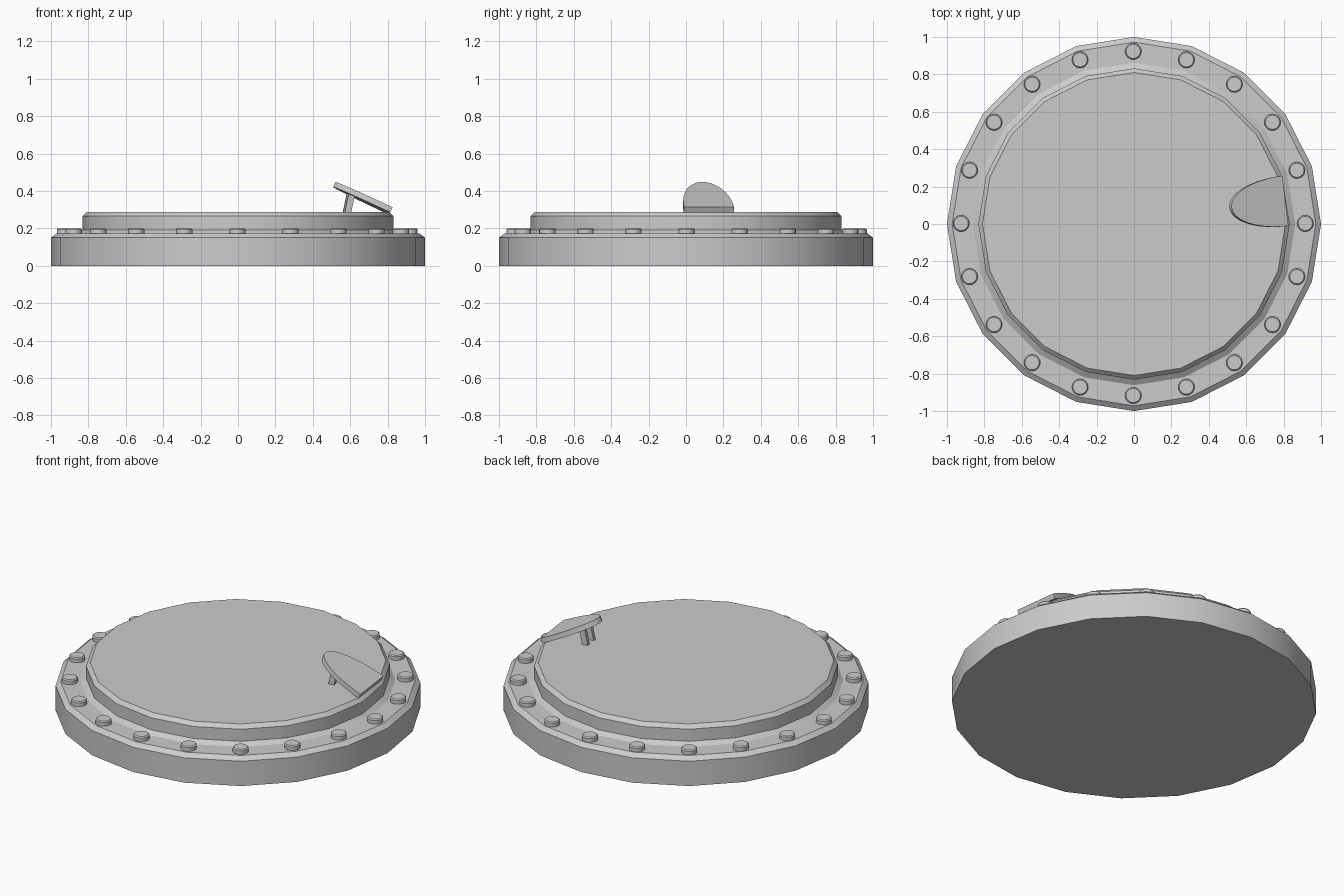
import bpy, math
from math import cos, sin, pi, radians
from mathutils import Matrix, Vector

if "Cube" in bpy.data.objects:
    bpy.data.objects.remove(bpy.data.objects["Cube"])


def make_object(name, verts, faces, matrix=Matrix()):
    mesh = bpy.data.meshes.new(name)
    mesh.from_pydata([matrix @ Vector(v) for v in verts], [], faces)
    obj = bpy.data.objects.new(name, mesh)
    bpy.context.collection.objects.link(obj)
    bpy.ops.object.select_all(action='DESELECT')
    obj.select_set(True)
    bpy.context.view_layer.objects.active = obj
    bpy.ops.object.shade_smooth_by_angle(angle=radians(25))
    return obj


def lathe(name, profile, sides, matrix=Matrix()):
    """Revolve (radius, z) points, bottom to top, with both ends capped."""
    verts = [(r * cos(2 * pi * i / sides), r * sin(2 * pi * i / sides), z)
             for r, z in profile for i in range(sides)]
    faces = [(k * sides + i, k * sides + (i + 1) % sides,
              (k + 1) * sides + (i + 1) % sides, (k + 1) * sides + i)
             for k in range(len(profile) - 1) for i in range(sides)]
    last = (len(profile) - 1) * sides
    faces += [tuple(reversed(range(sides))), tuple(range(last, last + sides))]
    return make_object(name, verts, faces, matrix)


def slab(name, outline, thickness, matrix):
    """Extrude a counter-clockwise (x, y) outline upward."""
    n = len(outline)
    verts = [(x, y, z) for z in (0, thickness) for x, y in outline]
    faces = [(i, (i + 1) % n, n + (i + 1) % n, n + i) for i in range(n)]
    faces += [tuple(reversed(range(n))), tuple(range(n, 2 * n))]
    return make_object(name, verts, faces, matrix)


# Flanged base with the raised deck
lathe("flange_and_deck", [(1.0, 0), (1.0, 0.15), (0.972, 0.172), (0.862, 0.172),
                          (0.832, 0.192), (0.832, 0.265), (0.81, 0.287)], 20)

# Ring of bolts
for i in range(20):
    a = 2 * pi * i / 20
    lathe(f"bolt_{i + 1}", [(0.044, 0.165), (0.044, 0.194), (0.038, 0.2)], 16,
          Matrix.Translation((0.92 * cos(a) - 0.004, 0.92 * sin(a) + 0.003, 0)))

# Tilted rounded flap, hinged at the deck's rim
turn = Matrix.Rotation(radians(7), 4, 'Z')
place = Matrix.Translation((0.797, 0.122, 0.286)) @ turn
outline = [(-0.32 * sin(pi * i / 20), 0.135 * cos(pi * i / 20)) for i in range(21)]
slab("flap", outline, 0.03, place @ Matrix.Rotation(radians(25), 4, 'Y'))

# Two leaning struts under the flap
for side, y in (("front", -0.035), ("back", 0.035)):
    lean = Matrix.Translation((-0.217, y, -0.005)) @ Matrix.Rotation(radians(12), 4, 'Y')
    w, d = 0.017, 0.011
    slab(f"strut_{side}", [(-w, -d), (w, -d), (w, d), (-w, d)], 0.105, place @ lean)
